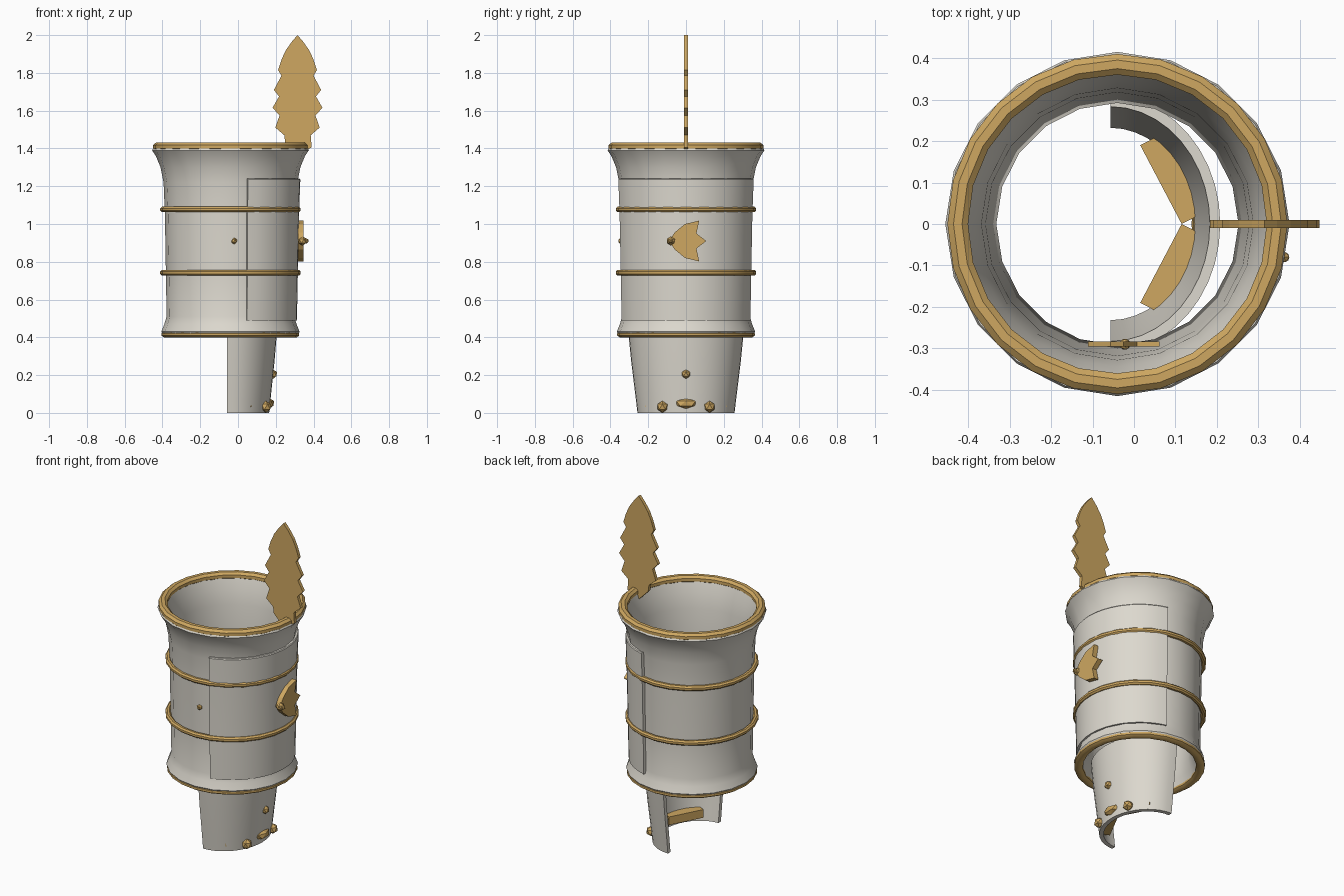
import bpy, bmesh, math
from mathutils import Matrix

if "Cube" in bpy.data.objects:
    bpy.data.objects.remove(bpy.data.objects["Cube"])

CX = -0.04   # axis of the main tube
N = 20       # sides of the tube


def material(name, col):
    m = bpy.data.materials.new(name)
    m.diffuse_color = (*col, 1)
    m.use_nodes = True
    m.node_tree.nodes["Principled BSDF"].inputs["Base Color"].default_value = m.diffuse_color
    return m


GOLD = material("gold", (0.62, 0.39, 0.12))
IVORY = material("ivory", (0.72, 0.69, 0.62))


def finish(name, bm, mat, smooth=None):
    bmesh.ops.recalc_face_normals(bm, faces=bm.faces)
    me = bpy.data.meshes.new(name)
    bm.to_mesh(me)
    bm.free()
    me.materials.append(mat)
    ob = bpy.data.objects.new(name, me)
    bpy.context.collection.objects.link(ob)
    if smooth:
        bpy.context.view_layer.objects.active = ob
        bpy.ops.object.select_all(action='DESELECT')
        ob.select_set(True)
        bpy.ops.object.shade_smooth_by_angle(angle=math.radians(smooth))
    return ob


def sweep(name, section, mat, a0=0, a1=360, n=N, cx=CX, smooth=40):
    """Turn a closed section of (rx, ry, z) points around a vertical axis."""
    bm = bmesh.new()
    full = a1 - a0 == 360
    rows = []
    for i in range(n if full else n + 1):
        a = math.radians(a0 + (a1 - a0) * i / n)
        rows.append([bm.verts.new((cx + rx * math.cos(a), ry * math.sin(a), z))
                     for rx, ry, z in section])
    k = len(section)
    for i in range(n):
        p, q = rows[i], rows[(i + 1) % len(rows)]
        for j in range(k):
            bm.faces.new((p[j], q[j], q[(j + 1) % k], p[(j + 1) % k]))
    if not full:
        bm.faces.new(rows[0])
        bm.faces.new(rows[-1])
    return finish(name, bm, mat, smooth)


def ring(name, r, z, w, h, n=8):
    sec = []
    for i in range(n):
        a = 2 * math.pi * (i + 0.5) / n
        rr = r + w * math.cos(a)
        sec.append((rr, rr, z + h * math.sin(a)))
    return sweep(name, sec, GOLD, n=24)


def plate(name, pts, thick, matrix):
    """Extrude a flat outline drawn in local xy, centred on local z = 0."""
    bm = bmesh.new()
    f = bm.faces.new([bm.verts.new((x, y, -thick / 2)) for x, y in pts])
    g = bmesh.ops.extrude_face_region(bm, geom=[f])
    bmesh.ops.translate(bm, vec=(0, 0, thick),
                        verts=[v for v in g['geom'] if isinstance(v, bmesh.types.BMVert)])
    bm.transform(matrix)
    return finish(name, bm, GOLD)


def gem(name, loc, r, scale=(1, 1, 1)):
    bm = bmesh.new()
    bmesh.ops.create_icosphere(bm, subdivisions=1, radius=r)
    bm.transform(Matrix.Translation(loc) @ Matrix.Diagonal((*scale, 1)))
    return finish(name, bm, GOLD)


# main flared tube, open at both ends
outer = [(.355, .41), (.366, .43), (.35, .47), (.338, .51), (.342, .75), (.347, 1.05),
         (.354, 1.22), (.37, 1.3), (.395, 1.36), (.415, 1.39), (.41, 1.40)]
inner = [(.365, 1.40), (.345, 1.34), (.328, 1.25), (.318, 1.1), (.303, .75),
         (.292, .51), (.305, .46), (.32, .41)]
sweep("main_tube", [(r, r, z) for r, z in outer + inner], IVORY, smooth=50)

# curved front panel wrapped round the +x side
panel = [(.352, .49), (.357, .75), (.363, 1.05), (.370, 1.235), (.366, 1.24),
         (.335, 1.24), (.325, .49)]
sweep("front_panel", [(r, r, z) for r, z in panel], IVORY, -75.5, 75.5, 18)

# gold rims and bands
ring("top_rim", .385, 1.408, .027, .024)
ring("bottom_rim", .34, .415, .026, .017)
ring("upper_band", .357, 1.077, .016, .016)
ring("lower_band", .357, .742, .016, .016)

# lower half shell
sweep("lower_shell", [(.222, .257, 0), (.228, .264, .06), (.25, .29, .27), (.265, .308, .45),
                      (.24, .283, .45), (.225, .265, .27), (.203, .239, .06), (.197, .232, 0)],
      IVORY, -90, 90, 20, cx=-.057)

# gold bars set inside the shell, with gems and studs outside
for s, side in ((1, "left"), (-1, "right")):
    plate("inner_bar_" + side, [(.015, .19 * s), (.115, 0), (.169, .028 * s), (.069, .218 * s)],
          .05, Matrix.Translation((0, 0, .055)))
    gem("gem_" + side, (.148, .125 * s, .032), .031)
gem("centre_gem", (.165, 0, .05), .03, (1, 2, .95))
gem("upper_stud", (.185, 0, .205), .025)

# feather standing on the rim
half = [(0, 2.0), (.03, 1.965), (.062, 1.92), (.085, 1.87), (.103, 1.815), (.085, 1.785),
        (.125, 1.71), (.098, 1.675), (.132, 1.615), (.095, 1.575), (.117, 1.51), (.07, 1.47)]
pts = ([(.315 + x, z) for x, z in half] + [(.39, 1.405), (.31, 1.37), (.25, 1.43)]
       + [(.315 - x, z) for x, z in half[:0:-1]])
plate("feather", pts, .02, Matrix.Rotation(math.pi / 2, 4, 'X'))

# leaf emblems: one on the front panel, one set in the -y wall
leaf = [(-.09, 0), (-.06, .045), (-.005, .09), (.07, .108), (.055, .04)]
leaf = leaf + [(.107, 0)] + [(a, -b) for a, b in leaf[:0:-1]]
face_x = Matrix(((0, 0, 1, .333), (1, 0, 0, 0), (0, 1, 0, .91), (0, 0, 0, 1)))
plate("panel_leaf", leaf, .03, face_x)
face_y = Matrix(((0, 1, 0, -.025), (0, 0, -1, -.289), (1, 0, 0, .97), (0, 0, 0, 1)))
plate("side_leaf", [(a, b * .8) for a, b in leaf], .012, face_y)
gem("panel_leaf_hub", (.342, -.08, .91), .025)
gem("panel_leaf_bead", (.362, -.08, .91), .014)
gem("side_leaf_hub", (-.022, -.29, .91), .015)
gem("side_leaf_bead", (-.02, -.343, .91), .017)
